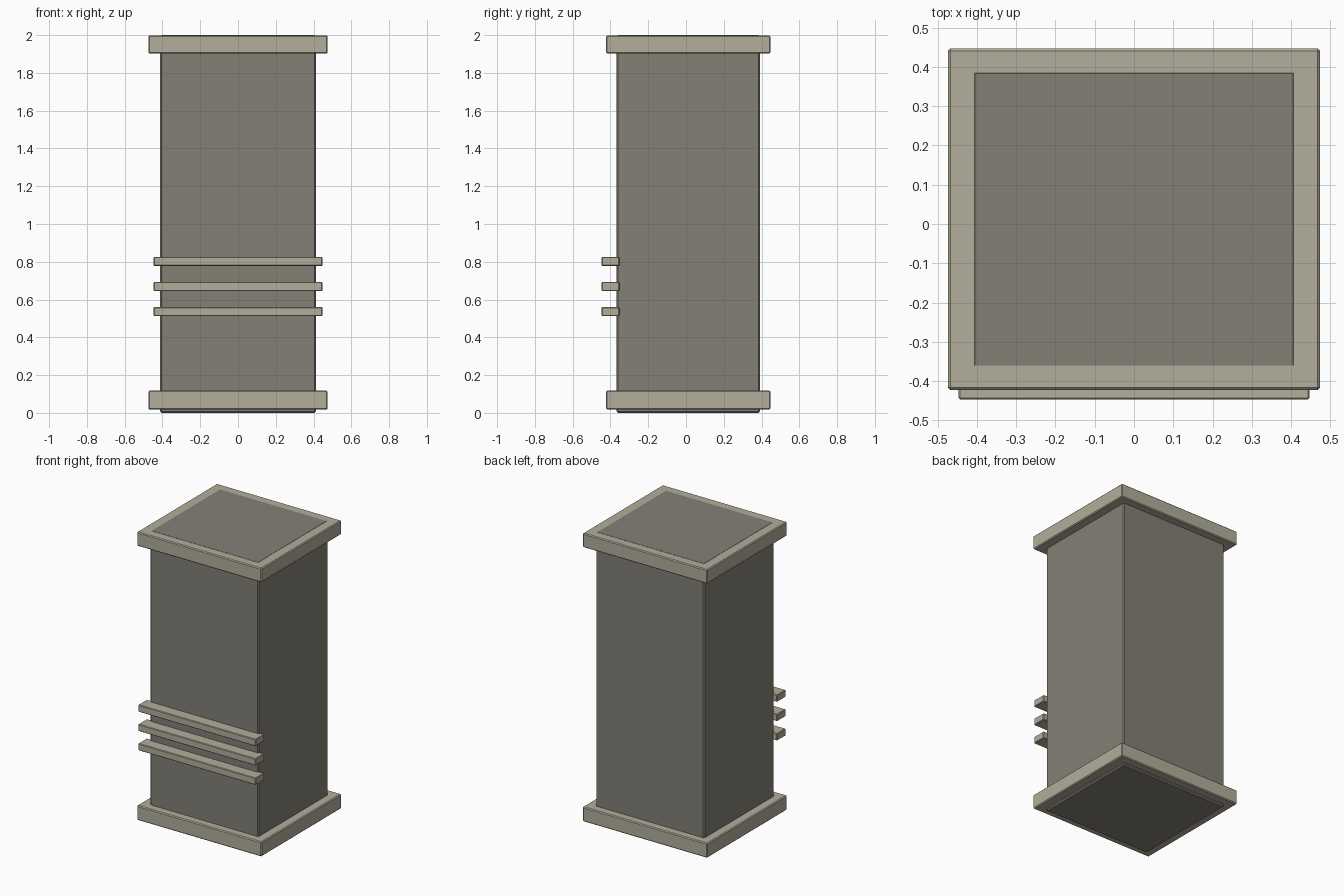
import bpy

if "Cube" in bpy.data.objects:
    bpy.data.objects.remove(bpy.data.objects["Cube"])


def material(name, color):
    m = bpy.data.materials.new(name)
    m.diffuse_color = (*color, 1.0)
    m.use_nodes = True
    m.node_tree.nodes["Principled BSDF"].inputs["Base Color"].default_value = m.diffuse_color
    return m


STONE = material("dark_stone", (0.227, 0.216, 0.181))
TRIM = material("pale_trim", (0.445, 0.423, 0.332))


def box(name, x, y, z, mat, bevel):
    """Beveled box from (min, max) ranges on each axis."""
    spans = (x, y, z)
    bpy.ops.mesh.primitive_cube_add(size=1, location=[(a + b) / 2 for a, b in spans])
    ob = bpy.context.object
    ob.name = name
    ob.scale = [b - a for a, b in spans]
    bpy.ops.object.transform_apply(location=False, rotation=False, scale=True)
    mod = ob.modifiers.new("edge_bevel", 'BEVEL')
    mod.width = bevel
    mod.segments = 1
    ob.data.materials.append(mat)
    return ob


# Main shaft, its top just proud of the cap
box("shaft", (-0.413, 0.413), (-0.368, 0.392), (0, 2.0), STONE, 0.008)

# Wide slabs around both ends
for name, z0, z1 in (("base_slab", 0.017, 0.118), ("cap_slab", 1.902, 1.999)):
    box(name, (-0.474, 0.474), (-0.423, 0.447), (z0, z1), TRIM, 0.006)

# Three horizontal bars across the front
for i in range(3):
    zc = 0.536 + 0.133 * i
    box(f"front_bar_{i + 1}", (-0.447, 0.447), (-0.447, -0.353),
        (zc - 0.024, zc + 0.024), TRIM, 0.004)
